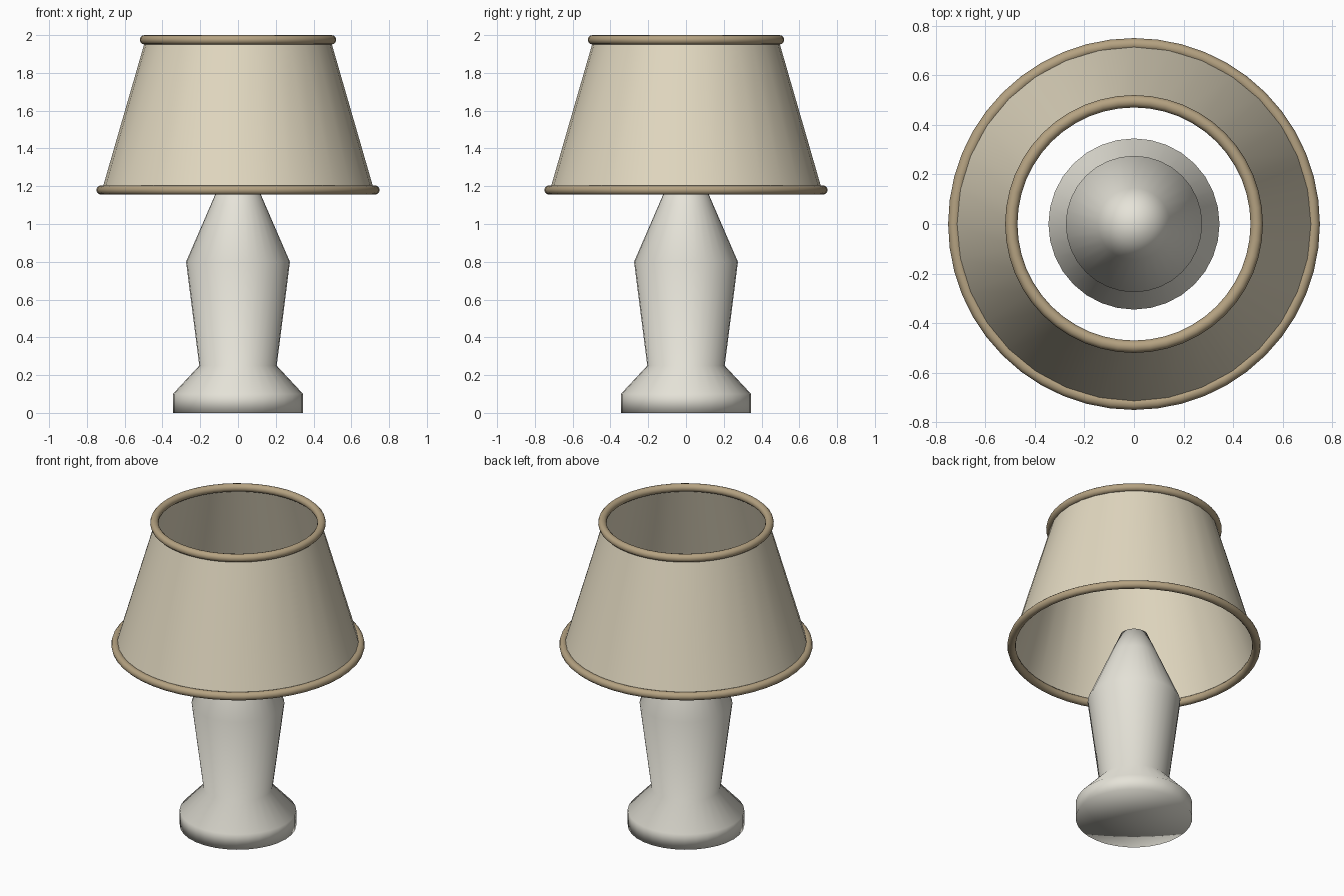
import bpy, math

if "Cube" in bpy.data.objects:
    bpy.data.objects.remove(bpy.data.objects["Cube"])


def material(name, rgb):
    m = bpy.data.materials.new(name)
    m.diffuse_color = (*rgb, 1)
    m.use_nodes = True
    m.node_tree.nodes["Principled BSDF"].inputs["Base Color"].default_value = m.diffuse_color
    return m


def lathe(name, profile, mat, sides=32):
    """Spin (radius, z) points about z; radius 0 becomes a single pole."""
    verts, rows, faces = [], [], []
    for r, z in profile:
        start, n = len(verts), (sides if r > 0 else 1)
        for i in range(n):
            a = 2 * math.pi * i / sides
            verts.append((r * math.cos(a), r * math.sin(a), z))
        rows.append([start + i % n for i in range(sides)])
    for lo, hi in zip(rows, rows[1:]):
        for i in range(sides):
            j = (i + 1) % sides
            quad = (lo[i], lo[j], hi[j], hi[i])
            faces.append(tuple(dict.fromkeys(quad)))
    mesh = bpy.data.meshes.new(name)
    mesh.from_pydata(verts, [], faces)
    mesh.shade_smooth()
    mesh.materials.append(mat)
    obj = bpy.data.objects.new(name, mesh)
    bpy.context.collection.objects.link(obj)
    return obj


def ring(name, radius, z, mat):
    bpy.ops.mesh.primitive_torus_add(location=(0, 0, z), major_radius=radius,
                                     minor_radius=0.025, major_segments=48,
                                     minor_segments=12)
    obj = bpy.context.object
    obj.name = name
    obj.data.shade_smooth()
    obj.data.materials.append(mat)


ceramic = material("ceramic", (0.79, 0.77, 0.69))
fabric = material("fabric", (0.76, 0.69, 0.53))
trim = material("trim", (0.46, 0.36, 0.22))

# Turned ceramic base
lathe("lamp_base", [(0, 0), (0.345, 0), (0.345, 0.1), (0.205, 0.25),
                    (0.275, 0.8), (0.145, 1.1), (0.08, 1.25), (0, 1.25)], ceramic)

# Open tapered shade
lathe("shade", [(0.72, 1.18), (0.49, 1.975)], fabric)

# Rolled trim on both shade rims
ring("bottom_trim", 0.725, 1.18, trim)
ring("top_trim", 0.495, 1.975, trim)
